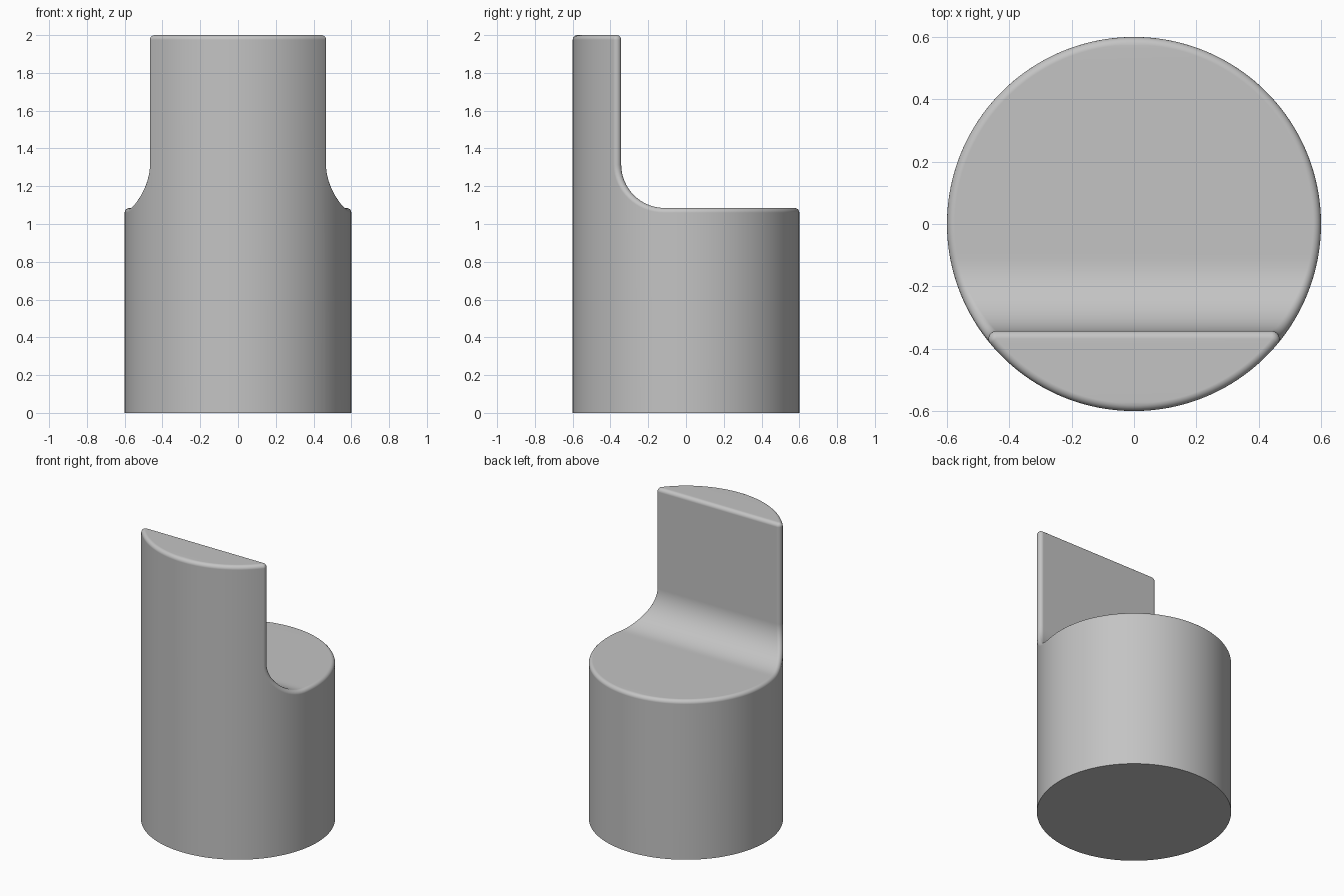
import bpy, bmesh, math
from mathutils import Vector

cube = bpy.data.objects.get("Cube")
if cube:
    bpy.data.objects.remove(cube, do_unlink=True)

RADIUS, TOP, FLOOR, WALL = 0.6, 2.0, 1.085, -0.343
FILLET, ROUND = 0.23, 0.025      # concave fillet and edge rounding
INNER = RADIUS - ROUND           # where the rounding centres lie
RIM_STEPS = 5
UP = Vector((0, 0, 1))


def disc_rows(start, end, count, z):
    """Stations across a flat top, spaced evenly around the circle."""
    a, b = math.asin(start / INNER), math.asin(end / INNER)
    return [(INNER * math.sin(a + (b - a) * i / count), z, UP) for i in range(count + 1)]


# Stations along the side profile: rounding centre (y, z) and surface normal
inset_wall = WALL - ROUND
rows = disc_rows(-INNER, inset_wall, 24, TOP - ROUND)
for i in range(1, 7):            # rounded top edge of the upright
    a = math.pi / 2 * i / 6
    rows.append((inset_wall, TOP - ROUND, Vector((0, math.sin(a), math.cos(a)))))
for i in range(17):              # concave fillet
    a = math.pi / 2 * i / 16
    n = Vector((0, math.cos(a), math.sin(a)))
    reach = FILLET + ROUND
    rows.append((WALL + FILLET - reach * n.y, FLOOR + FILLET - reach * n.z, n))
rows += disc_rows(WALL + FILLET, INNER, 48, FLOOR - ROUND)[1:]

bm = bmesh.new()
grid = []
for y, z, normal in rows:
    half = math.sqrt(max(0, INNER ** 2 - y ** 2))
    line = []
    for side in (-1, 1):
        centre = Vector((side * half, y, z))
        out = Vector((side * half, y, 0)).normalized()
        arc = [centre + out.slerp(normal, i / RIM_STEPS) * ROUND for i in range(RIM_STEPS + 1)]
        line += arc if side < 0 else arc[::-1]
    grid.append([bm.verts.new(p) for p in line])

# Top surface with its rounded rim
for r0, r1 in zip(grid, grid[1:]):
    for j in range(len(r0) - 1):
        bm.faces.new((r0[j], r0[j + 1], r1[j + 1], r1[j]))

# Cylinder wall below the rim
corner = next(i for i, r in enumerate(rows) if abs(r[0] - inset_wall) < 1e-5)
foot = corner + 7                # where the fillet begins
loops = {}
for column in (0, -1):
    rim = [g[column] for g in grid]
    base = [bm.verts.new((v.co.x, v.co.y, 0)) for v in rim]
    loops[column] = base
    for i in range(len(rim) - 1):
        if corner <= i < foot:
            continue
        face = [base[i], base[i + 1], rim[i + 1], rim[i]]
        if i + 1 == corner:
            face.insert(2, rim[foot])
        bm.faces.new(face)

# Flat underside
for i in range(len(rows) - 1):
    if not corner <= i < foot:
        bm.faces.new((loops[0][i], loops[0][i + 1], loops[-1][i + 1], loops[-1][i]))

bmesh.ops.remove_doubles(bm, verts=bm.verts[:], dist=1e-5)
bmesh.ops.recalc_face_normals(bm, faces=bm.faces[:])
mesh = bpy.data.meshes.new("stepped_cylinder")
bm.to_mesh(mesh)
bm.free()

body = bpy.data.objects.new("stepped_cylinder", mesh)
bpy.context.collection.objects.link(body)

grey = bpy.data.materials.new("plain_grey")
grey.use_nodes = True
colour = (0.55, 0.55, 0.55, 1)
grey.diffuse_color = colour
grey.node_tree.nodes["Principled BSDF"].inputs["Base Color"].default_value = colour
mesh.materials.append(grey)

# Smooth curves, sharp bottom edge, clean flats
bpy.ops.object.select_all(action="DESELECT")
body.select_set(True)
bpy.context.view_layer.objects.active = body
bpy.ops.object.shade_smooth_by_angle(angle=math.radians(35))
weighted = body.modifiers.new("clean_flats", "WEIGHTED_NORMAL")
weighted.keep_sharp = True
